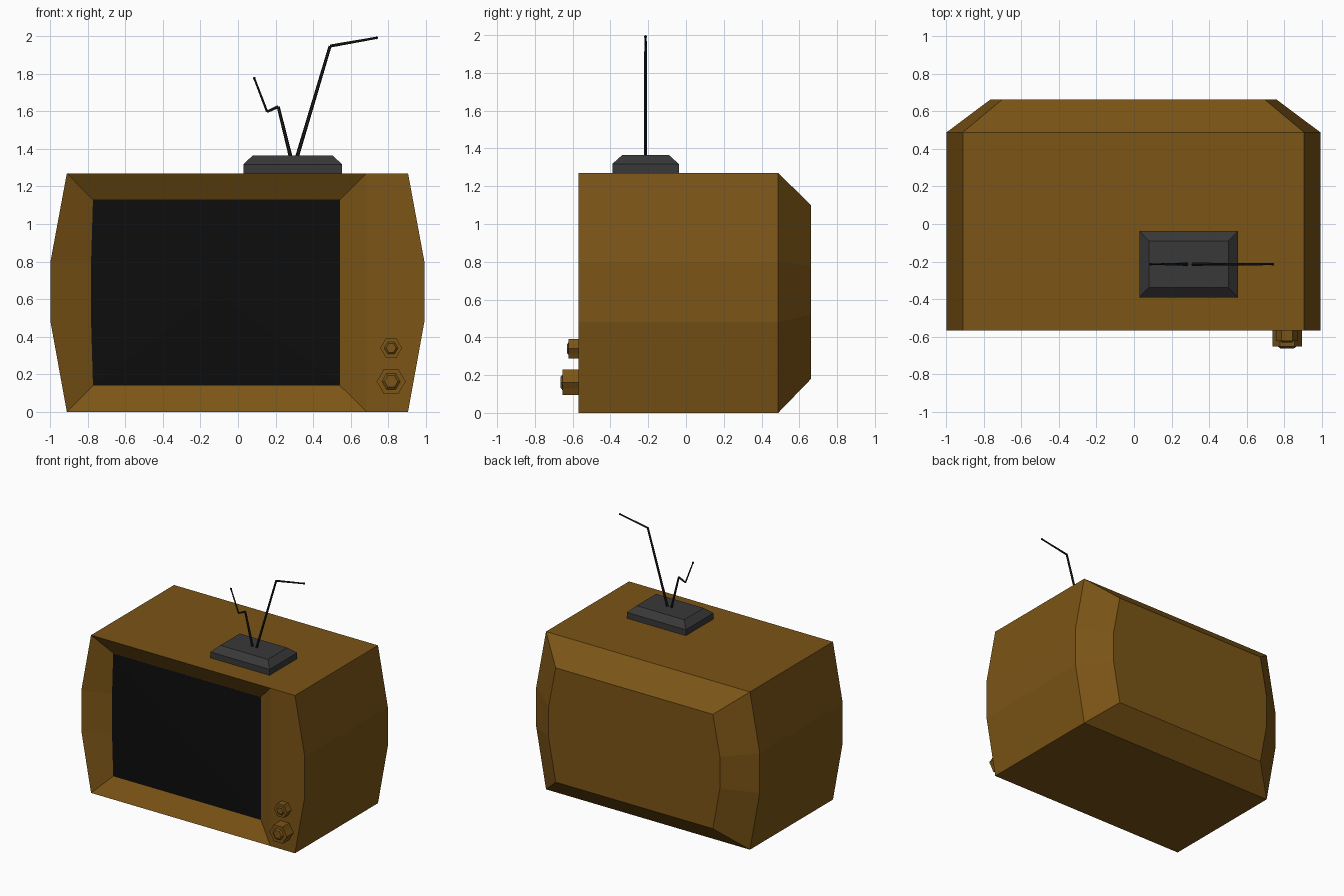
import bpy, bmesh, math
from mathutils import Vector

if "Cube" in bpy.data.objects:
    bpy.data.objects.remove(bpy.data.objects["Cube"])


def material(name, r, g, b):
    m = bpy.data.materials.new(name)
    m.diffuse_color = (r, g, b, 1)
    m.use_nodes = True
    m.node_tree.nodes["Principled BSDF"].inputs["Base Color"].default_value = m.diffuse_color
    return m


WOOD = material("brown_wood", 0.20, 0.09, 0.008)
GLASS = material("dark_glass", 0.004, 0.004, 0.004)
PLASTIC = material("dark_plastic", 0.04, 0.04, 0.04)
METAL = material("dark_metal", 0.012, 0.012, 0.012)


def finish(bm, name, mat):
    bmesh.ops.remove_doubles(bm, verts=bm.verts, dist=1e-5)
    bmesh.ops.recalc_face_normals(bm, faces=bm.faces)
    me = bpy.data.meshes.new(name)
    bm.to_mesh(me)
    bm.free()
    me.materials.append(mat)
    ob = bpy.data.objects.new(name, me)
    bpy.context.collection.objects.link(ob)
    return ob


def ring(bm, pts, y):
    return [bm.verts.new((x, y, z)) for x, z in pts]


def bridge(bm, a, b):
    n = len(a)
    for i in range(n):
        bm.faces.new((a[i], a[(i + 1) % n], b[(i + 1) % n], b[i]))


def barrel(w, w_mid, z0, z1, z2, z3):
    """Eight-sided outline, wider in the middle; starts bottom left."""
    right = [(w, z0), (w_mid, z1), (w_mid, z2), (w, z3)]
    return right + [(-x, z) for x, z in reversed(right)]


FRONT, SHOULDER, BACK, RECESS = -0.568, 0.488, 0.662, 0.085
C = -0.003                                  # small sideways offset of the cabinet
shift = lambda pts: [(x + C, z) for x, z in pts]

# Cabinet: barrel-sided shell, tapered back, sloping bezel around the screen
bm = bmesh.new()
outer = shift(barrel(0.908, 0.995, 0, 0.48, 0.80, 1.27))
front = ring(bm, outer, FRONT)
shoulder = ring(bm, outer, SHOULDER)
back = ring(bm, shift(barrel(0.70, 0.762, 0.18, 0.52, 0.775, 1.10)), BACK)
bridge(bm, front, shoulder)
bridge(bm, shoulder, back)
bm.faces.new(back)
low, high = ring(bm, [(0.685, 0), (0.685, 1.27)], FRONT)
bm.faces.new([low] + front[:4] + [high])    # control panel
screen_pts = [(0.543, 0.14), (0.543, 1.13), (-0.772, 1.13),
              (-0.782, 0.80), (-0.782, 0.48), (-0.772, 0.14)]
bezel = ring(bm, screen_pts, FRONT + RECESS)
bridge(bm, [low, high] + front[4:], bezel)
bm.faces.new(bezel)
finish(bm, "cabinet", WOOD)

# Screen: slightly bulging glass
bm = bmesh.new()
rim = ring(bm, screen_pts, FRONT + RECESS - 0.002)
mid = bm.verts.new((-0.115, FRONT + RECESS - 0.03, 0.635))
for i in range(6):
    bm.faces.new((rim[i], rim[(i + 1) % 6], mid))
screen = finish(bm, "screen", GLASS)
if screen.data.polygons[0].normal.y > 0:
    screen.data.flip_normals()


# Knobs: six-lobed grips with a raised hexagonal cap
def knob(name, x, z, r, depth):
    def star(r_out, r_in):
        return [(x + (r_in if i % 2 else r_out) * math.cos(i * math.pi / 6),
                 z + (r_in if i % 2 else r_out) * math.sin(i * math.pi / 6))
                for i in range(12)]
    bm = bmesh.new()
    rings = [ring(bm, star(r, r * 0.84), FRONT + 0.005),
             ring(bm, star(r, r * 0.84), FRONT - depth),
             ring(bm, star(r * 0.62, r * 0.54), FRONT - depth),
             ring(bm, star(r * 0.45, r * 0.39), FRONT - depth - r * 0.13)]
    for a, b in zip(rings, rings[1:]):
        bridge(bm, a, b)
    bm.faces.new(rings[0])
    bm.faces.new(rings[-1])
    finish(bm, name, WOOD)


knob("lower_knob", 0.815, 0.162, 0.078, 0.085)
knob("upper_knob", 0.815, 0.340, 0.059, 0.055)

# Antenna base: block with a chamfered top
bm = bmesh.new()
levels = []
for hx, hy, z in [(0.263, 0.176, 1.27), (0.263, 0.176, 1.318), (0.212, 0.124, 1.365)]:
    levels.append([bm.verts.new((0.291 + sx * hx, -0.214 + sy * hy, z))
                   for sx, sy in ((-1, -1), (1, -1), (1, 1), (-1, 1))])
bridge(bm, levels[0], levels[1])
bridge(bm, levels[1], levels[2])
bm.faces.new(levels[0])
bm.faces.new(levels[2])
finish(bm, "antenna_base", PLASTIC)


# Antenna rods: bent, tapering, with a small tip
def rod(name, pts):
    bm = bmesh.new()
    path = [Vector((x, -0.214, z)) for x, z in pts]
    radii = [0.010, 0.008, 0.006, 0.005]
    for i, (a, b) in enumerate(zip(path, path[1:])):
        d = b - a
        mat = d.to_track_quat('Z', 'Y').to_matrix().to_4x4()
        mat.translation = (a + b) / 2
        bmesh.ops.create_cone(bm, cap_ends=True, segments=6, radius1=radii[i],
                              radius2=radii[i + 1], depth=d.length, matrix=mat)
    tip = bmesh.ops.create_icosphere(bm, subdivisions=1, radius=0.009)
    bmesh.ops.translate(bm, verts=tip["verts"], vec=path[-1])
    finish(bm, name, METAL)


rod("right_antenna_rod", [(0.312, 1.35), (0.490, 1.947), (0.738, 1.991)])
rod("left_antenna_rod", [(0.282, 1.35), (0.214, 1.625), (0.155, 1.597), (0.087, 1.775)])
